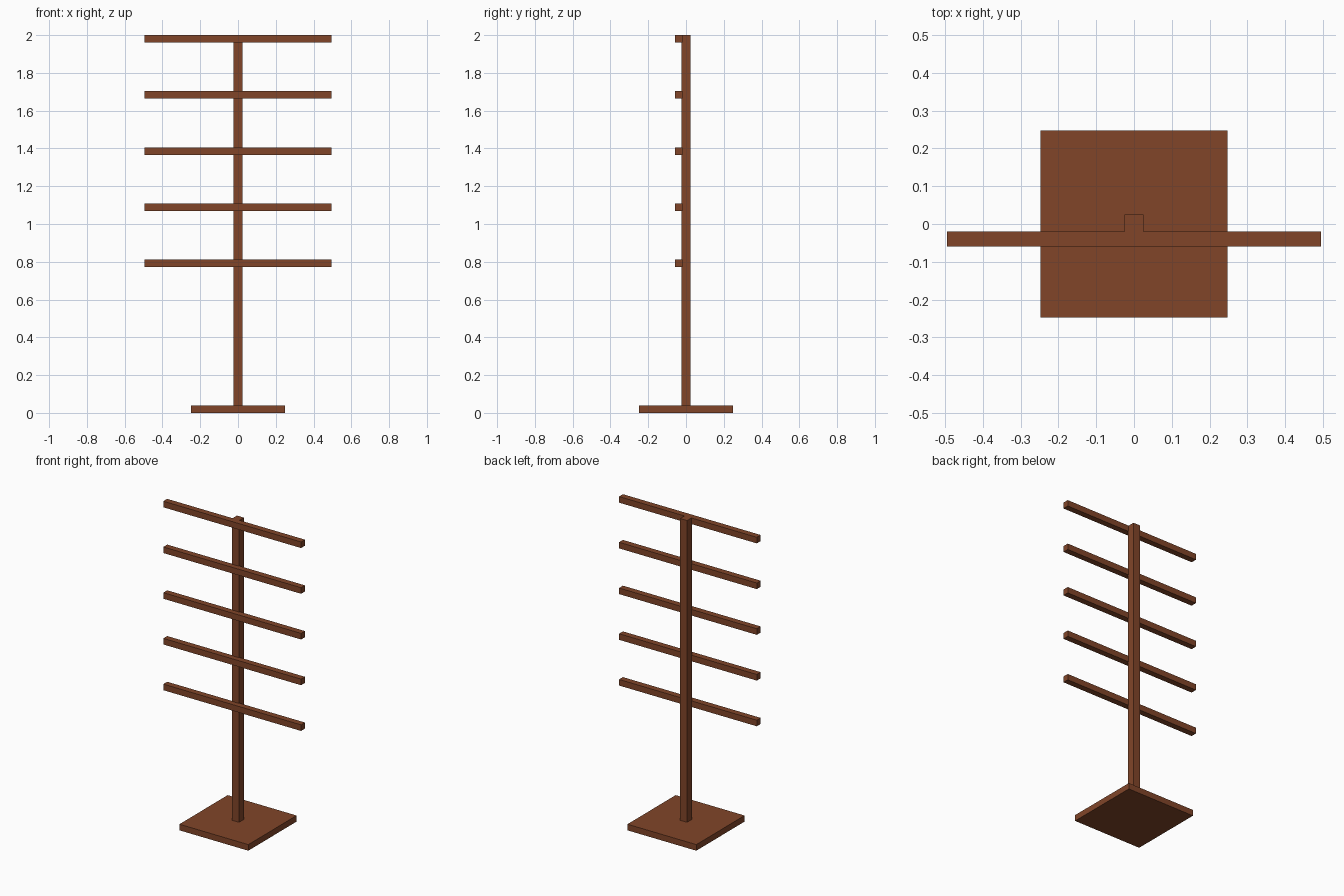
import bpy

if "Cube" in bpy.data.objects:
    bpy.data.objects.remove(bpy.data.objects["Cube"])

wood = bpy.data.materials.new("brown_wood")
wood.diffuse_color = (0.22, 0.06, 0.022, 1)
wood.use_nodes = True
wood.node_tree.nodes["Principled BSDF"].inputs["Base Color"].default_value = wood.diffuse_color


def box(name, lo, hi):
    """Axis-aligned box between two corners."""
    centre = [(a + b) / 2 for a, b in zip(lo, hi)]
    bpy.ops.mesh.primitive_cube_add(size=1, location=centre)
    ob = bpy.context.object
    ob.name = name
    ob.scale = [b - a for a, b in zip(lo, hi)]
    bpy.ops.object.transform_apply(location=False, rotation=False, scale=True)
    ob.data.materials.append(wood)
    return ob


# Square foot plate
box("base", (-0.2475, -0.2475, 0), (0.2475, 0.2475, 0.0396))

# Upright post standing on the plate
box("post", (-0.02475, -0.02475, 0.0396), (0.02475, 0.02475, 2.0))

# Five evenly spaced rails, let slightly into the front of the post
for i in range(5):
    z = 0.792 + 0.297 * i
    box(f"rail_{i + 1}", (-0.495, -0.0594, z - 0.0198), (0.495, -0.0198, z + 0.0198))
